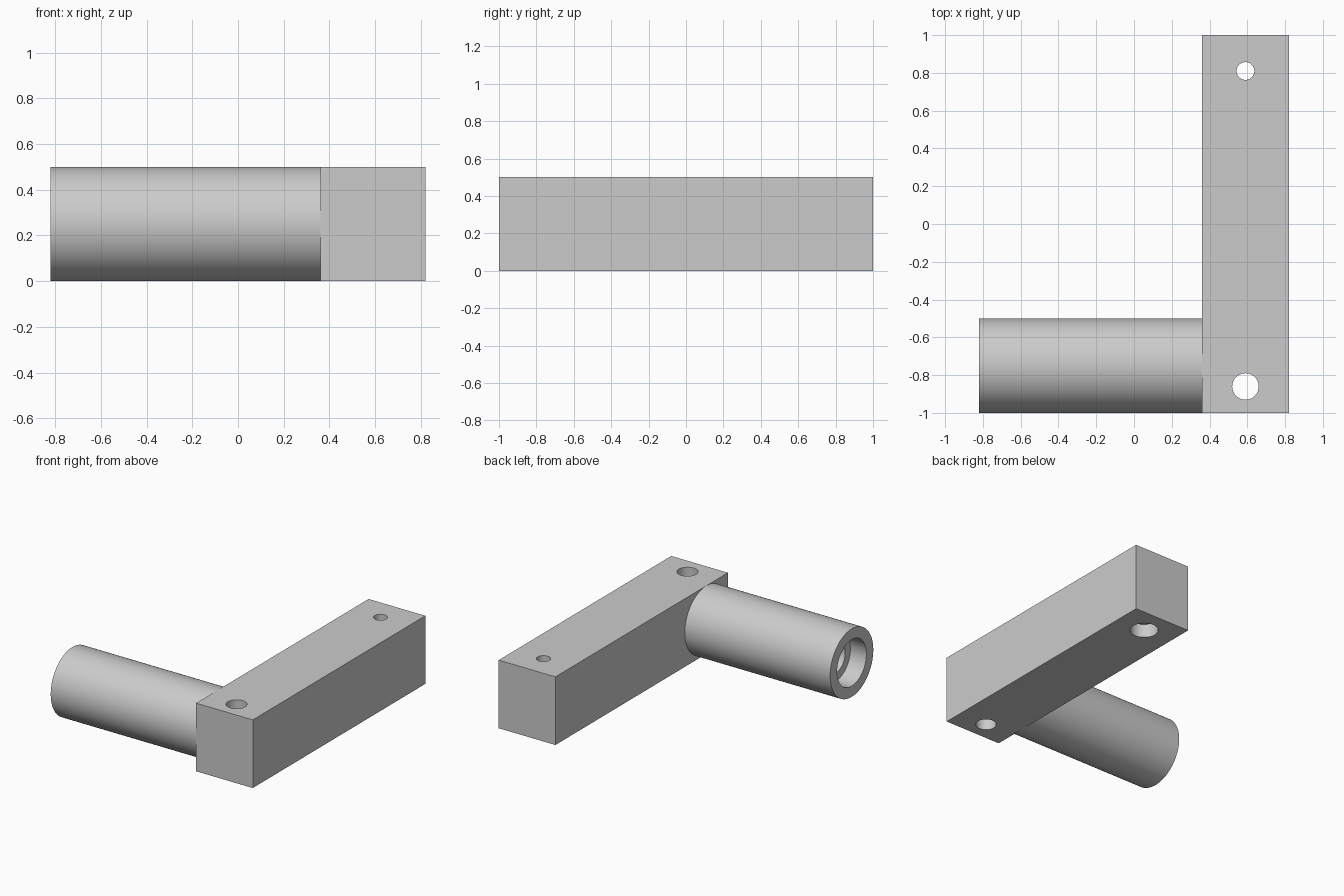
import bpy
import math
from mathutils import Vector

if "Cube" in bpy.data.objects:
    bpy.data.objects.remove(bpy.data.objects["Cube"], do_unlink=True)

grey = bpy.data.materials.new("plain grey")
grey.use_nodes = True
colour = (0.6, 0.6, 0.6, 1)
grey.diffuse_color = colour
grey.node_tree.nodes["Principled BSDF"].inputs["Base Color"].default_value = colour


def cylinder(name, start, end, radius, sides=96):
    """Closed cylinder between two points."""
    start, end = Vector(start), Vector(end)
    axis = end - start
    bpy.ops.mesh.primitive_cylinder_add(
        vertices=sides, radius=radius, depth=axis.length, location=(start + end) / 2,
        rotation=axis.to_track_quat('Z', 'Y').to_euler())
    obj = bpy.context.object
    obj.name = name
    obj.data.materials.append(grey)
    return obj


def cut(body, tool, operation='DIFFERENCE'):
    """Apply a boolean and remove the tool."""
    mod = body.modifiers.new("cut", 'BOOLEAN')
    mod.operation = operation
    mod.solver = 'EXACT'
    mod.object = tool
    bpy.ops.object.select_all(action='DESELECT')
    bpy.context.view_layer.objects.active = body
    body.select_set(True)
    bpy.ops.object.modifier_apply(modifier=mod.name)
    bpy.data.objects.remove(tool, do_unlink=True)


def smooth(obj):
    bpy.ops.object.select_all(action='DESELECT')
    bpy.context.view_layer.objects.active = obj
    obj.select_set(True)
    bpy.ops.object.shade_smooth_by_angle(angle=math.radians(30))


left, joint, right = -0.82, 0.36, 0.82
height, mid = 0.5, 0.59
tube_y, tube_z = -0.75, 0.25

# Square arm
bpy.ops.mesh.primitive_cube_add(size=1, location=((joint + right) / 2, 0, height / 2))
arm = bpy.context.object
arm.name = "square_arm"
arm.scale = (right - joint, 2, height)
bpy.ops.object.transform_apply(location=True, rotation=True, scale=True)
arm.data.materials.append(grey)

# Vertical holes, the far one widened from below
for y, radius, top in ((-0.86, 0.07, 0.6), (0.81, 0.047, 0.6), (0.81, 0.095, 0.1)):
    cut(arm, cylinder("hole_cutter", (mid, y, -0.1), (mid, y, top), radius, 64))
smooth(arm)

# Round tube with a stepped bore
tube = cylinder("round_tube", (left, tube_y, tube_z), (joint, tube_y, tube_z), 0.25)
for end, radius in ((left + 0.13, 0.17), (joint - 0.02, 0.11)):
    cut(tube, cylinder("bore_cutter", (left - 0.1, tube_y, tube_z),
                       (end, tube_y, tube_z), radius))
smooth(tube)
